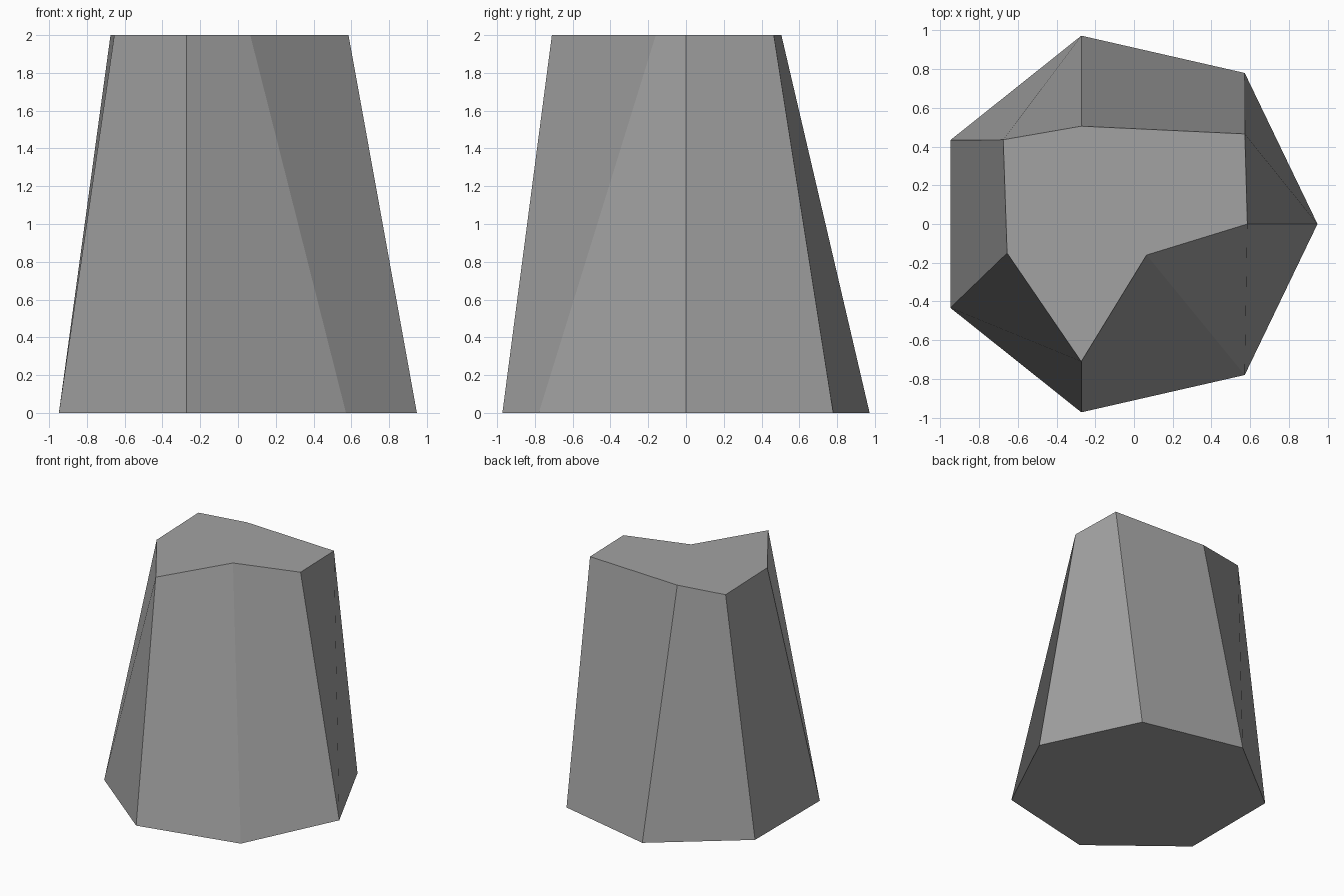
import bpy, bmesh
from math import cos, sin, tau

cube = bpy.data.objects.get("Cube")
if cube:
    bpy.data.objects.remove(cube, do_unlink=True)

SIDES, RADIUS, SHIFT, HEIGHT = 7, 0.997, -0.05, 2.0

# Irregular top outline, matched corner by corner to the regular base
TOP = [(0.585, 0.0), (0.572, 0.465), (-0.272, 0.505), (-0.675, 0.435),
       (-0.655, -0.15), (-0.272, -0.71), (0.065, -0.16)]

stone = bpy.data.materials.new("stone_grey")
stone.use_nodes = True
grey = (0.36, 0.36, 0.36, 1.0)
stone.diffuse_color = grey
stone.node_tree.nodes["Principled BSDF"].inputs["Base Color"].default_value = grey

# Seven-sided base and top rings
bm = bmesh.new()
angles = [tau * i / SIDES for i in range(SIDES)]
base = [bm.verts.new((SHIFT + RADIUS * cos(a), RADIUS * sin(a), 0)) for a in angles]
top = [bm.verts.new((x, y, HEIGHT)) for x, y in TOP]

# Twisted side walls between the rings
for i in range(SIDES):
    j = (i + 1) % SIDES
    bm.faces.new((base[i], base[j], top[j], top[i]))

# Flat caps
bm.faces.new(top)
bm.faces.new(base[::-1])

mesh = bpy.data.meshes.new("rock_pillar")
bm.to_mesh(mesh)
bm.free()
mesh.materials.append(stone)
pillar = bpy.data.objects.new("rock_pillar", mesh)
bpy.context.collection.objects.link(pillar)
